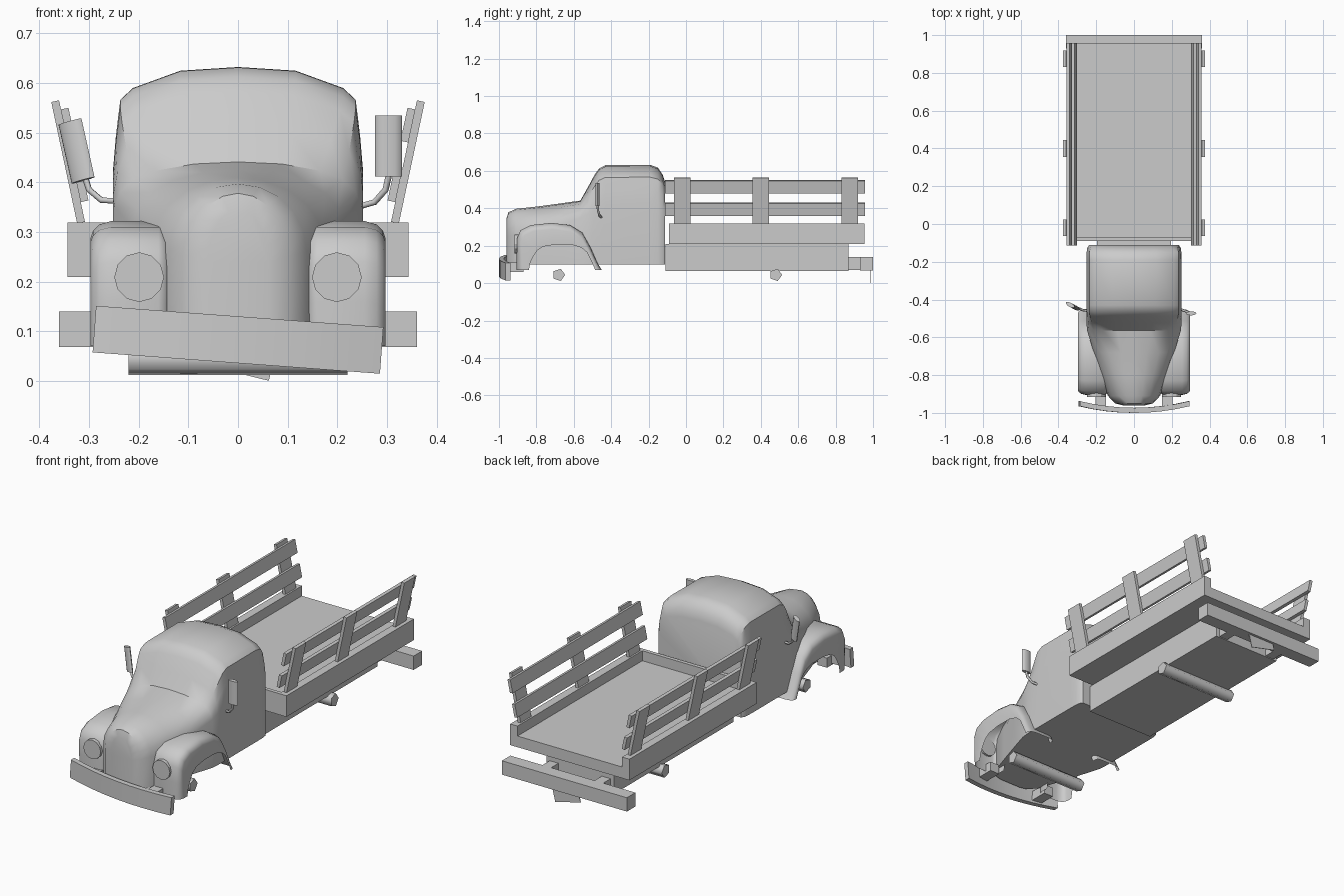
import bpy, bmesh, math
from mathutils import Vector, Matrix

if "Cube" in bpy.data.objects:
    bpy.data.objects.remove(bpy.data.objects["Cube"])


def finish(name, bm, smooth=None):
    bmesh.ops.recalc_face_normals(bm, faces=bm.faces[:])
    me = bpy.data.meshes.new(name)
    bm.to_mesh(me)
    bm.free()
    ob = bpy.data.objects.new(name, me)
    bpy.context.collection.objects.link(ob)
    if smooth:
        bpy.ops.object.select_all(action='DESELECT')
        bpy.context.view_layer.objects.active = ob
        ob.select_set(True)
        bpy.ops.object.shade_smooth_by_angle(angle=math.radians(smooth))
    return ob


def box(name, center, size, lean=0):
    bm = bmesh.new()
    m = Matrix.Translation(center) @ Matrix.Rotation(lean, 4, 'Y') @ Matrix.Diagonal((*size, 1))
    bmesh.ops.create_cube(bm, size=1, matrix=m)
    return finish(name, bm)


def cylinder(name, m, r, depth, sides, smooth=None):
    bm = bmesh.new()
    bmesh.ops.create_cone(bm, cap_ends=True, segments=sides, radius1=r, radius2=r, depth=depth, matrix=m)
    return finish(name, bm, smooth)


def loft(name, rings, smooth=None, matrix=None, closed=True):
    bm = bmesh.new()
    vs = [[bm.verts.new(p) for p in ring] for ring in rings]
    n = len(vs[0])
    for a, b in zip(vs, vs[1:]):
        for i in range(n if closed else n - 1):
            j = (i + 1) % n
            bm.faces.new((a[i], a[j], b[j], b[i]))
    if closed:
        bm.faces.new(vs[0])
        bm.faces.new(vs[-1])
    if matrix:
        bm.transform(matrix)
    return finish(name, bm, smooth)


# Hood and cab: arch sections along y (y, half width, shoulder z, top z, hood-to-cab blend)
sections = [
    (-0.96, 0.06, 0.24, 0.345, 0), (-0.95, 0.10, 0.25, 0.378, 0),
    (-0.91, 0.138, 0.26, 0.397, 0), (-0.80, 0.175, 0.27, 0.409, 0),
    (-0.68, 0.213, 0.31, 0.425, 0.1), (-0.565, 0.248, 0.35, 0.441, 0.3),
    (-0.525, 0.252, 0.37, 0.512, 0.6), (-0.487, 0.252, 0.39, 0.582, 0.9),
    (-0.465, 0.252, 0.41, 0.612, 1), (-0.43, 0.252, 0.42, 0.631, 1),
    (-0.19, 0.252, 0.42, 0.632, 1), (-0.15, 0.251, 0.42, 0.617, 1),
    (-0.125, 0.247, 0.41, 0.58, 0.9), (-0.112, 0.238, 0.40, 0.54, 0.8)]
round_arch = [(1, 0), (.95, .31), (.81, .59), (.59, .81), (.31, .95), (0, 1)]
cab_arch = [(1, 0), (.975, .35), (.94, .69), (.84, .80), (.46, .965), (0, 1)]


def arch(y, w, zs, h, b):
    half = [(w, y, 0.10)]
    for r, c in zip(round_arch, cab_arch):
        u, v = Vector(r).lerp(Vector(c), b)
        half.append((u * w, y, zs + (h - zs) * v))
    return half + [(-x, y, z) for x, y, z in reversed(half[:-1])]


loft("cab_and_hood", [arch(*s) for s in sections], 40)

# Front fenders: hollow shells with an outer profile and a wheel arch
outer = [(-.905, .07), (-.905, .16), (-.903, .24), (-.885, .283), (-.83, .31), (-.72, .322),
         (-.62, .31), (-.555, .27), (-.51, .19), (-.475, .11), (-.45, .07)]
inner = [(-.84, .07), (-.832, .11), (-.815, .145), (-.795, .175), (-.765, .195), (-.70, .206),
         (-.61, .205), (-.56, .19), (-.53, .165), (-.503, .11), (-.485, .07)]


def fender_ring(p, q, side):
    p, q = Vector(p), Vector(q)
    d = q - p
    k = min(1.0, 0.6 * d.length / 0.035)
    d.normalize()
    pts = [(0.14, q), (0.14, p + d * .02 * k), (0.146, p + d * .007 * k), (0.16, p),
           (0.255, p), (0.279, p + d * .007 * k), (0.292, p + d * .02 * k),
           (0.297, p + d * .035 * k), (0.297, q)]
    return [(side * x, v.x, v.y) for x, v in pts]


for side, tag in ((1, "right"), (-1, "left")):
    loft(f"front_fender_{tag}", [fender_ring(p, q, side) for p, q in zip(outer, inner)], 45, closed=False)
    # Headlights
    turn = Matrix.Rotation(math.pi / 2, 4, 'X')
    cylinder(f"headlight_{tag}", Matrix.Translation((side * .199, -.905, .209)) @ turn, .05, .022, 12)
    # Bumper brackets
    box(f"front_bracket_{tag}", (side * .175, -.92, .085), (.055, .1, .05))
    box(f"rear_bracket_{tag}", (side * .15, .90, .105), (.05, .08, .07))
    # Bed side wall
    box(f"bed_wall_{tag}", (side * .322, .432, .264), (.042, 1.047, .110))
    # Leaning stake posts and rails
    lean = side * 0.21
    for i, y in enumerate((-.02, .40, .875)):
        box(f"stake_post_{tag}_{i + 1}", (side * .342, y, .441), (.016, .088, .25), lean)
    for i, (x, z) in enumerate(((.316, .395), (.342, .515))):
        box(f"stake_rail_{tag}_{i + 1}", (side * x, .4225, z), (.016, 1.07, .068), lean)

# Bed floor and front board
box("bed_floor", (0, .432, .238), (.61, 1.046, .058))
box("bed_front_board", (0, -.081, .264), (.61, .02, .110))

# Chassis and rear bumper
box("chassis", (0, .38, .137), (.39, .98, .142))
box("rear_bumper", (0, .965, .104), (.72, .07, .072))

# Crooked number plate, left blank
box("rear_plate", (0, .985, .062), (.15, .003, .09), 0.24)

# Curved, crooked front bumper
rings = []
for k in range(9):
    x = -.29 + .58 * k / 8
    y = -1.0 + .035 * (x / .29) ** 2
    rings.append([(x, y, -.047), (x, y + .027, -.047), (x, y + .027, .047), (x, y, .047)])
loft("front_bumper", rings, 30, Matrix.Translation((0, 0, .083)) @ Matrix.Rotation(.074, 4, 'Y'))

# Five-sided axles
for name, y in (("front_axle", -.68), ("rear_axle", .48)):
    cylinder(name, Matrix.Translation((0, y, .044)) @ Matrix.Rotation(math.pi / 2, 4, 'Y'), .034, .44, 5, 80)


# Wing mirrors, the left one knocked askew
def mirror(tag, center, lean, yaw, path):
    m = (Matrix.Translation(center) @ Matrix.Rotation(yaw, 4, 'Z') @ Matrix.Rotation(lean, 4, 'Y')
         @ Matrix.Diagonal((1, .4, 1, 1)))
    cylinder(f"mirror_{tag}", m, .027, .122, 12, 40)
    cu = bpy.data.curves.new(f"mirror_arm_{tag}", 'CURVE')
    cu.dimensions = '3D'
    cu.bevel_depth = .0065
    cu.bevel_resolution = 1
    sp = cu.splines.new('POLY')
    sp.points.add(len(path) - 1)
    for pt, co in zip(sp.points, path):
        pt.co = (*co, 1)
    ob = bpy.data.objects.new(f"mirror_arm_{tag}", cu)
    bpy.context.collection.objects.link(ob)
    bpy.ops.object.select_all(action='DESELECT')
    bpy.context.view_layer.objects.active = ob
    ob.select_set(True)
    bpy.ops.object.convert(target='MESH')


mirror("right", (.303, -.473, .473), 0, 0,
       [(.24, -.45, .35), (.275, -.462, .36), (.297, -.47, .385), (.305, -.473, .42)])
mirror("left", (-.325, -.435, .463), -.25, -.5,
       [(-.24, -.46, .362), (-.275, -.455, .364), (-.30, -.443, .385), (-.311, -.437, .42)])
